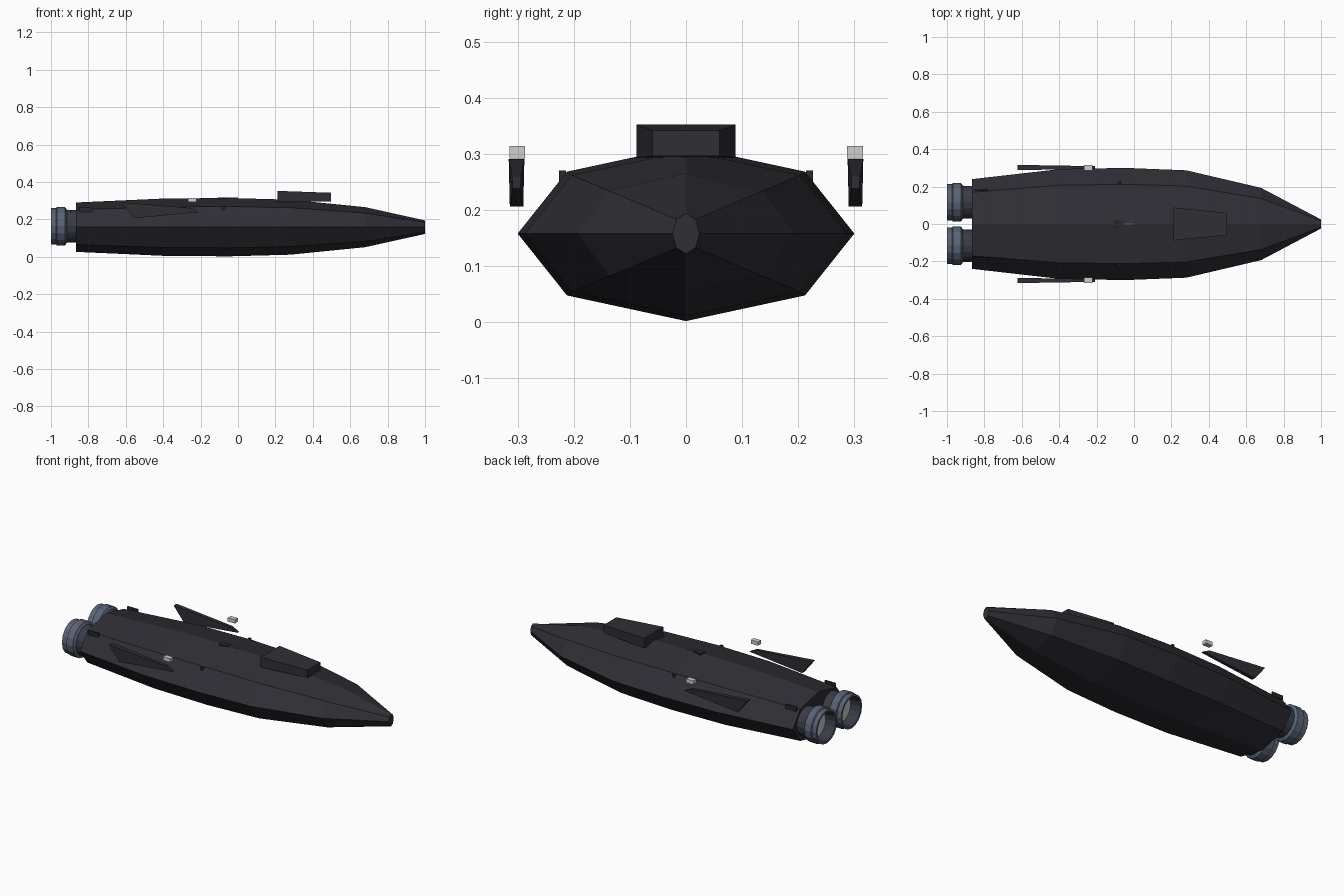
import bpy, bmesh, math

if "Cube" in bpy.data.objects:
    bpy.data.objects.remove(bpy.data.objects["Cube"])

def material(name, col):
    m = bpy.data.materials.new(name)
    m.diffuse_color = (*col, 1)
    m.use_nodes = True
    m.node_tree.nodes["Principled BSDF"].inputs["Base Color"].default_value = m.diffuse_color
    return m

HULL = material("charcoal hull", (0.028, 0.028, 0.036))
DARK = material("dark panel", (0.022, 0.022, 0.028))
STEEL = material("blue steel", (0.10, 0.125, 0.175))
COLLAR = material("dark steel", (0.04, 0.045, 0.06))
LIGHT = material("pale lamp", (0.62, 0.62, 0.62))

def finish(name, bm, mats):
    bmesh.ops.recalc_face_normals(bm, faces=bm.faces[:])
    me = bpy.data.meshes.new(name)
    bm.to_mesh(me)
    bm.free()
    for m in mats:
        me.materials.append(m)
    ob = bpy.data.objects.new(name, me)
    bpy.context.collection.objects.link(ob)
    return ob

def loft(name, rings, mats, caps=True):
    """Skin a list of equal-length point rings; returns the object."""
    bm = bmesh.new()
    vs = [[bm.verts.new(p) for p in r] for r in rings]
    n = len(rings[0])
    for a, b in zip(vs, vs[1:]):
        for i in range(n):
            j = (i + 1) % n
            bm.faces.new((a[i], a[j], b[j], b[i]))
    if caps:
        bm.faces.new(vs[0])
        bm.faces.new(vs[-1])
    return finish(name, bm, mats)

def ellipse(x, cy, cz, ry, rz, n):
    return [(x, cy + ry * math.cos(2 * math.pi * i / n),
             cz + rz * math.sin(2 * math.pi * i / n)) for i in range(n)]

def box(name, x, y, z, mat):
    rings = [[(a, y[0], z[0]), (a, y[1], z[0]), (a, y[1], z[1]), (a, y[0], z[1])] for a in x]
    return loft(name, rings, [mat])

# Eight-sided hull, tapering to a blunt nose
stations = [(-0.865, 0.24, 0.132), (-0.40, 0.293, 0.153), (-0.05, 0.30, 0.156),
            (0.28, 0.287, 0.147), (0.68, 0.193, 0.107), (1.0, 0.024, 0.036)]
loft("hull", [ellipse(x, 0, 0.158, ry, rz, 8) for x, ry, rz in stations], [HULL])

# Wedge-shaped cockpit block
loft("cockpit", [[(x, -w, b), (x, w, b), (x, w, t), (x, -w, t)]
                 for x, w, b, t in ((0.21, 0.088, 0.293, 0.352), (0.497, 0.06, 0.296, 0.342))], [HULL])

for s, side in ((1, "left"), (-1, "right")):
    # Swept fin, thicker at the tail
    outline = [(-0.622, 0.291, 0.014), (-0.25, 0.260, 0.008),
               (-0.208, 0.238, 0.007), (-0.555, 0.206, 0.012)]
    loft(side + "_fin", [[(x, s * 0.302 + k * t, z) for x, z, t in outline] for k in (-1, 1)], [HULL])

    # Floating lamp ahead of the fin
    box(side + "_lamp", (-0.268, -0.222), (s * 0.301 - 0.014, s * 0.301 + 0.014), (0.292, 0.314), LIGHT)

    # Engine: collar, band, open nozzle and glowing inner disc
    profile = [(-0.85, 0.085), (-0.915, 0.088), (-0.925, 0.103), (-0.968, 0.104),
               (-0.972, 0.097), (-1.0, 0.098), (-1.0, 0.086), (-0.94, 0.076)]
    eng = loft(side + "_engine", [ellipse(x, s * 0.116, 0.163, r, r, 16) for x, r in profile],
               [STEEL, COLLAR, LIGHT])
    for f in eng.data.polygons:
        r = math.hypot(f.center.y - s * 0.116, f.center.z - 0.163)
        if r < 0.02:
            f.material_index = 2 if f.center.x < -0.9 else 1
        elif f.center.x > -0.918 or (r < 0.085 and f.center.x > -0.99):
            f.material_index = 1

    # Small deck strakes near the tail and side vents
    box(side + "_strake", (-0.85, -0.78), (s * 0.183 - 0.004, s * 0.183 + 0.004), (0.24, 0.266), DARK)
    box(side + "_vent", (-0.085, -0.07), (s * 0.22 - 0.006, s * 0.22 + 0.006), (0.24, 0.27), DARK)

# Dorsal hatch and thin sensor bar
loft("dorsal_hatch", [[(x, -w, 0.30), (x, w, 0.30), (x, w, 0.318), (x, -w, 0.318)]
                      for x, w in ((-0.11, 0.02), (-0.055, 0.011))], [DARK])
box("sensor_bar", (-0.055, 0.0), (-0.004, 0.004), (0.30, 0.317), STEEL)
